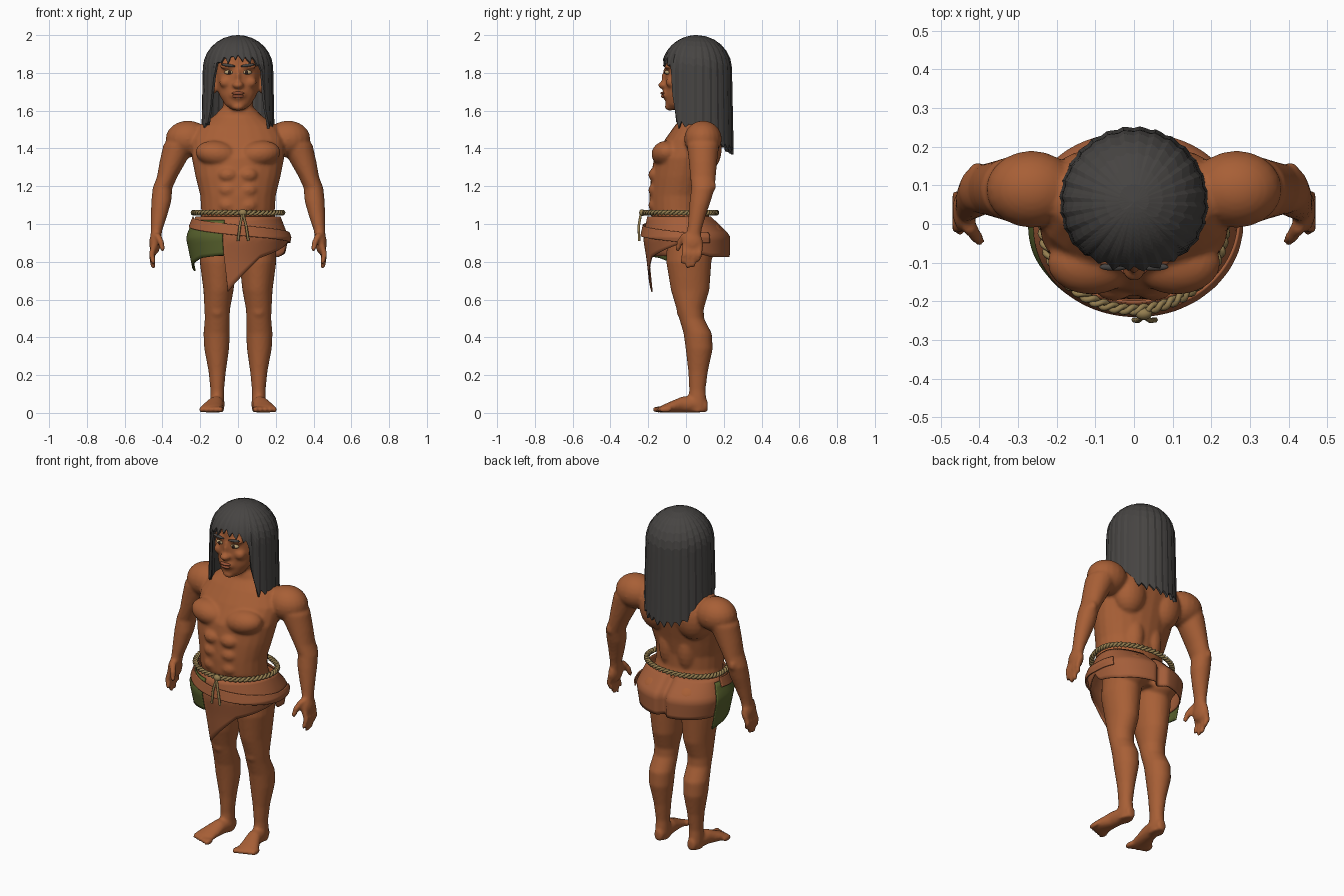
import bpy, bmesh, math, random
from mathutils import Matrix, Vector

random.seed(4)
old = bpy.data.objects.get("Cube")
if old:
    bpy.data.objects.remove(old)


def material(name, r, g, b):
    mat = bpy.data.materials.new(name)
    mat.use_nodes = True
    mat.diffuse_color = (r, g, b, 1)
    bsdf = mat.node_tree.nodes["Principled BSDF"]
    bsdf.inputs["Base Color"].default_value = (r, g, b, 1)
    bsdf.inputs["Roughness"].default_value = 0.8
    return mat


SKIN = material("brown skin", .39, .115, .037)
LEATHER = material("leather", .37, .112, .042)
GREEN = material("green cloth", .10, .125, .027)
ROPE = material("rope fibre", .30, .21, .08)
HAIR = material("black hair", .062, .058, .055)
LIP = material("lip", .30, .08, .035)
EYE = material("eye white", .50, .36, .18)
IRIS = material("iris", .03, .015, .01)


def finish(name, bm, mat, smooth=True):
    """Turn a bmesh into a named, coloured object."""
    bmesh.ops.recalc_face_normals(bm, faces=bm.faces)
    for face in bm.faces:
        face.smooth = smooth
    mesh = bpy.data.meshes.new(name)
    bm.to_mesh(mesh)
    bm.free()
    mesh.materials.append(mat)
    obj = bpy.data.objects.new(name, mesh)
    bpy.context.collection.objects.link(obj)
    return obj


def lerp(table, t):
    """Read a sorted table of (key, value) pairs with linear blending."""
    for (a, u), (b, v) in zip(table, table[1:]):
        if t <= b:
            return u + (v - u) * max(0, (t - a) / (b - a))
    return table[-1][1]


def ball(bm, center, size, tilt=0):
    mat = Matrix.Translation(center) @ Matrix.Rotation(tilt, 4, 'Y') @ Matrix.Diagonal((*size, 1))
    bmesh.ops.create_uvsphere(bm, u_segments=20, v_segments=12, radius=1, matrix=mat)


def loft(bm, rings, side=1, along_y=False, n=24):
    """Closed skin through elliptical rings (x, y, z, half width, half depth)."""
    loops = []
    for x, y, z, a, b in rings:
        loop = []
        for i in range(n):
            t = math.tau * i / n
            u, v = a * math.cos(t), b * math.sin(t)
            co = (x + u, y, z + v) if along_y else (x + u, y + v, z)
            loop.append(bm.verts.new((side * co[0], co[1], co[2])))
        loops.append(loop)
    for lo, hi in zip(loops, loops[1:]):
        for i in range(n):
            j = (i + 1) % n
            bm.faces.new((lo[i], lo[j], hi[j], hi[i]))
    bm.faces.new(loops[0])
    bm.faces.new(loops[-1])


# ---- Body: overlapping muscle forms fused into one skin ----
body = bmesh.new()
loft(body, [(0, .02, .86, .15, .12), (0, -.01, .98, .205, .15), (0, -.04, 1.07, .195, .155),
            (0, -.04, 1.15, .20, .155), (0, -.025, 1.25, .225, .16), (0, -.005, 1.35, .245, .165),
            (0, .04, 1.45, .25, .15), (0, .06, 1.52, .21, .12), (0, .065, 1.57, .13, .085),
            (0, .06, 1.62, .08, .075), (0, .03, 1.72, .08, .08)])
# Head
loft(body, [(0, -.055, 1.605, .035, .035), (0, -.042, 1.63, .068, .065), (0, -.02, 1.68, .098, .092),
            (0, .01, 1.75, .117, .122), (0, .03, 1.82, .125, .141), (0, .04, 1.88, .128, .15),
            (0, .05, 1.95, .09, .1)])
ball(body, (0, -.122, 1.735), (.03, .026, .02))
ball(body, (0, -.108, 1.78), (.014, .02, .045))
ball(body, (0, -.1, 1.685), (.045, .027, .03))
ball(body, (0, -.085, 1.62), (.035, .028, .02))

for s in (1, -1):
    # Face and torso muscles
    ball(body, (s * .05, -.095, 1.835), (.05, .022, .016))
    ball(body, (s * .065, -.075, 1.75), (.035, .032, .03))
    ball(body, (s * .128, 0, 1.735), (.018, .03, .048))
    ball(body, (s * .11, -.1, 1.37), (.115, .083, .07), s * -.15)
    ball(body, (s * .12, .1, 1.4), (.1, .09, .13))
    ball(body, (s * .06, .06, 1.18), (.06, .07, .14))
    ball(body, (s * .1, .09, .92), (.105, .12, .1))
    for row in range(3):
        ball(body, (s * .052, -.155, 1.1 + .08 * row), (.055, .044, .042))
    # Arm
    ball(body, (s * .265, .09, 1.45), (.118, .1, .097))
    loft(body, [(.25, .09, 1.5, .07, .08), (.31, .09, 1.42, .085, .085), (.345, .09, 1.33, .07, .075),
                (.375, .09, 1.25, .054, .068), (.4, .09, 1.19, .052, .062), (.406, .075, 1.12, .053, .056),
                (.417, .06, 1.05, .044, .046), (.431, .045, .97, .031, .038),
                (.436, .035, .92, .028, .042)], s)
    ball(body, (s * .405, .125, 1.2), (.025, .035, .035))
    # Hand
    ball(body, (s * .44, .035, .9), (.03, .056, .062))
    for i, tip in enumerate((.79, .765, .77, .8)):
        y = -.005 + .027 * i
        loft(body, [(.445, y, .89, .016, .016), (.457, y - .004, .84, .016, .015),
                    (.45, y - .012, tip + .01, .014, .013), (.447, y - .014, tip, .008, .008)], s, n=10)
    loft(body, [(.43, .0, .95, .02, .022), (.41, -.03, .91, .018, .018),
                (.4, -.042, .87, .015, .014), (.398, -.045, .855, .008, .008)], s, n=10)
    # Leg
    loft(body, [(.1, .03, .95, .1, .13), (.105, .015, .8, .098, .12), (.103, .022, .65, .08, .102),
                (.11, .022, .55, .068, .072), (.11, .03, .5, .066, .066), (.113, .062, .42, .07, .075),
                (.113, .07, .34, .066, .072), (.11, .064, .22, .046, .052), (.11, .06, .12, .036, .043),
                (.11, .06, .05, .038, .05), (.11, .06, .004, .035, .048)], s)
    ball(body, (s * .11, -.015, .54), (.042, .035, .045))
    # Foot and toes
    loft(body, [(.108, .115, .035, .025, .03), (.11, .05, .045, .04, .044), (.12, -.02, .044, .044, .043),
                (.137, -.08, .031, .056, .03), (.143, -.13, .02, .06, .019)], s, True)
    for i in range(5):
        ball(body, (s * (.094 + .025 * i), -.145 + .009 * i, .018), (.018 - .0015 * i, .034, .017))

skin = finish("body", body, SKIN)
fuse = skin.modifiers.new("fuse", 'REMESH')
fuse.mode = 'VOXEL'
fuse.voxel_size = .009
fuse.use_smooth_shade = True
relax = skin.modifiers.new("relax", 'SMOOTH')
relax.factor = .5
relax.iterations = 4


# ---- Face details ----
def blob(name, center, size, mat, tilt=0):
    bm = bmesh.new()
    ball(bm, center, size, tilt)
    finish(name, bm, mat)


for s, label in ((1, "left"), (-1, "right")):
    blob(label + "_eye", (s * .048, -.098, 1.803), (.025, .015, .012), EYE)
    blob(label + "_iris", (s * .046, -.11, 1.803), (.009, .006, .01), IRIS)
    blob(label + "_eyebrow", (s * .052, -.111, 1.84), (.038, .01, .008), HAIR, s * -.15)
blob("upper_lip", (0, -.119, 1.692), (.034, .016, .009), LIP)
blob("lower_lip", (0, -.117, 1.676), (.03, .016, .01), LIP)

# ---- Hair: strands from the crown to a ragged hem ----
HEM = [(0, 1.9), (30, 1.875), (42, 1.84), (52, 1.6), (60, 1.54), (110, 1.5), (140, 1.42), (180, 1.4)]
COLS, ROWS, DOME = 84, 16, .18
hair = bmesh.new()
columns = []
for j in range(COLS):
    deg = 360 * j / COLS
    a = math.radians(deg)
    hem = lerp(HEM, min(deg, 360 - deg)) + (0, -.012, -.03)[j % 3] + random.uniform(-.008, .008)
    ridge = 1 + (0, .012, .022)[j % 3]
    quarter = DOME * math.pi / 2
    eave = 2 - DOME
    length = quarter + eave - hem if hem < eave else DOME * math.acos((hem - eave) / DOME)
    column = []
    for k in range(ROWS + 1):
        d = length * k / ROWS
        phi, drop = min(d, quarter) / DOME, max(0, d - quarter)
        r = math.sin(phi) * (.183 + .02 * drop) * ridge
        column.append(hair.verts.new((r * math.sin(a), .057 - r * math.cos(a),
                                      eave + DOME * math.cos(phi) - drop)))
    columns.append(column)
for j in range(COLS):
    left, right = columns[j], columns[(j + 1) % COLS]
    for k in range(ROWS):
        hair.faces.new((left[k], left[k + 1], right[k + 1], right[k]))
bmesh.ops.remove_doubles(hair, verts=hair.verts, dist=.0005)
shell = finish("hair", hair, HAIR, False).modifiers.new("thickness", 'SOLIDIFY')
shell.thickness = .014

# ---- Wrapped loincloth ----
WIDE = [(.6, .2), (.82, .245), (.93, .268), (1.04, .225)]
FRONT = [(.6, .185), (.82, .21), (.93, .228), (1.04, .205)]
BACK = [(.82, .236), (.94, .238), (1.04, .135)]


def wrap(deg, z, out):
    s, c = math.sin(math.radians(deg)), math.cos(math.radians(deg))
    x = s * (lerp(WIDE, z) + out)
    if c > 0:
        return x, -c * (lerp(FRONT, z) + out), z
    cleft = .035 * math.exp(-(x / .025) ** 2)
    return x, abs(c) ** .8 * (lerp(BACK, z) + out) - cleft, z


def panel(name, start, end, top, bottom, out, mat):
    """Cloth sheet following the hips between two heights given by angle."""
    bm = bmesh.new()
    steps, rows = round((end - start) / 2.5), 10
    grid = []
    for i in range(steps + 1):
        deg = start + (end - start) * i / steps
        hi, lo = lerp(top, deg), lerp(bottom, deg)
        grid.append([bm.verts.new(wrap(deg, hi + (lo - hi) * k / rows, out)) for k in range(rows + 1)])
    for p, q in zip(grid, grid[1:]):
        for k in range(rows):
            bm.faces.new((p[k], p[k + 1], q[k + 1], q[k]))
    bmesh.ops.remove_doubles(bm, verts=bm.verts, dist=.0005)
    thick = finish(name, bm, mat).modifiers.new("thickness", 'SOLIDIFY')
    thick.thickness = .007


panel("loincloth", -180, 180, [(-180, 1.04), (180, 1.04)],
      [(-180, .825), (-90, .83), (-17.5, .83), (-15, .64), (28, .82), (85, .9), (92, .85),
       (120, .825), (180, .825)], 0, LEATHER)
panel("green_hip_cloth", -105, -17.5, [(-105, 1.02), (-17, 1.02)],
      [(-105, .75), (-50, .82), (-17, .835)], .008, GREEN)
panel("loincloth_sash", -95, 115, [(-95, 1.04), (0, .995), (90, .955), (115, .955)],
      [(-95, .99), (0, .94), (90, .9), (115, .9)], .015, LEATHER)


# ---- Rope belt ----
def cord(name, points, radius, closed=False):
    curve = bpy.data.curves.new(name, 'CURVE')
    curve.dimensions = '3D'
    curve.bevel_depth = radius
    curve.bevel_resolution = 1
    curve.use_fill_caps = True
    spline = curve.splines.new('POLY')
    spline.points.add(len(points) - 1)
    for point, co in zip(spline.points, points):
        point.co = (*co, 1)
    spline.use_cyclic_u = closed
    curve.materials.append(ROPE)
    bpy.context.collection.objects.link(bpy.data.objects.new(name, curve))


for strand in range(2):
    path = []
    for i in range(280):
        a = math.tau * i / 280
        twist = 28 * a + math.pi * strand
        swell = .008 * math.cos(twist)
        depth = .222 if math.cos(a) > 0 else .16
        path.append(((.235 + swell) * math.sin(a), -(depth + swell) * math.cos(a),
                     1.06 + .008 * math.sin(twist)))
    cord(f"belt_strand_{strand + 1}", path, .008, True)
blob("belt_knot", (.025, -.232, 1.06), (.022, .016, .018), ROPE)
for i, x in enumerate((.0, .055)):
    cord(f"belt_tail_{i + 1}", [(.025, -.238, 1.06), (.025 + (x - .025) * .6, -.25, .99),
                                (x, -.248, .91)], .007)
